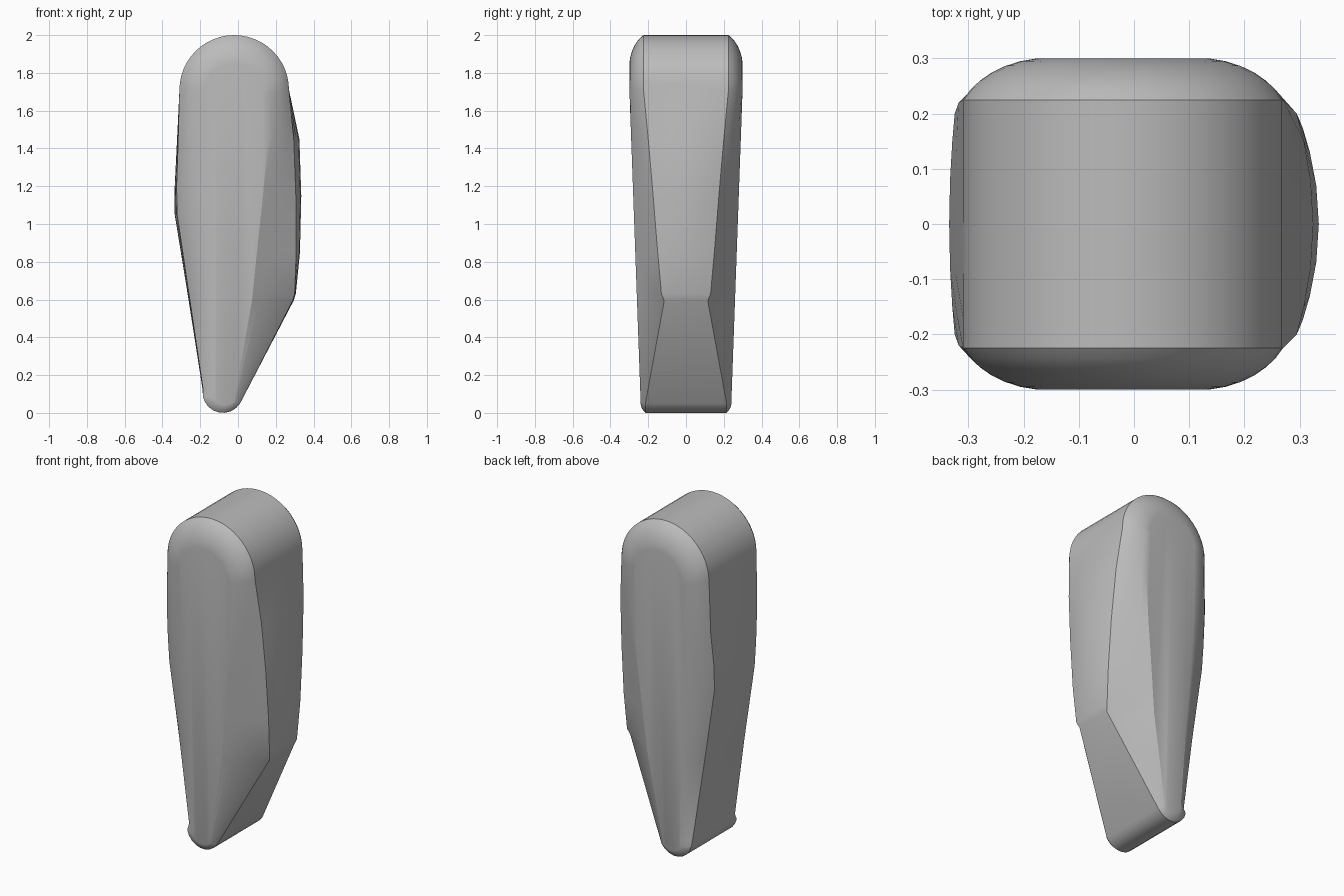
import bpy, bmesh
from math import sin, cos, pi

cube = bpy.data.objects.get("Cube")
if cube:
    bpy.data.objects.remove(cube, do_unlink=True)

grey = bpy.data.materials.new("grey")
grey.use_nodes = True
colour = (0.5, 0.5, 0.5, 1)
grey.diffuse_color = colour
grey.node_tree.nodes["Principled BSDF"].inputs["Base Color"].default_value = colour


def depth(z):
    """Half thickness of the flat faces, tapering downwards."""
    return min(0.3, 0.238 + 0.036 * z)


# Outline stations: middle x, rim x, rim z, rim y, face x, face z, roundness
stations = []

# Rounded head
STEPS = 24
for i in range(STEPS + 1):
    a = pi * i / STEPS
    x = -0.02 + 0.29 * cos(a)
    stations.append((x, x, 1.71 + 0.29 * sin(a), 0.225,
                     -0.02 + 0.16 * cos(a), 1.69 + 0.16 * sin(a), 1))

# Plain side and blunt tip
stations += [
    (-0.325, -0.318, 1.4, 0.22, -0.18, 1.4, 0.8),
    (-0.335, -0.325, 1.2, 0.2, -0.18, 1.2, 0.6),
    (-0.335, -0.322, 1.05, 0.19, -0.178, 1.05, 0.5),
    (-0.262, -0.255, 0.6, 0.19, -0.15, 0.6, 0.5),
    (-0.187, -0.184, 0.12, 0.2, -0.125, 0.12, 0.5)]
for i in range(9):
    a = pi * (1.06 + 0.76 * i / 8)
    x, z = -0.08 + 0.108 * cos(a), 0.108 + 0.108 * sin(a)
    stations.append((x, x, z, 0.215, -0.07 + 0.06 * cos(a), 0.09 + 0.05 * sin(a), 0.6))

# Bevelled side with the bulging edge
stations += [
    (0.295, 0.29, 0.595, 0.115, 0.075, 0.6, 0),
    (0.306, 0.3, 0.63, 0.13, 0.078, 0.63, 0),
    (0.328, 0.308, 0.85, 0.15, 0.1, 0.85, 0),
    (0.335, 0.306, 1.15, 0.174, 0.132, 1.15, 0.05),
    (0.325, 0.295, 1.45, 0.2, 0.158, 1.45, 0.2)]


def half_section(station):
    """Points from the middle of the side out to the flat face."""
    mid_x, x, z, y, face_x, face_z, roundness = station
    face_y = depth(face_z)
    points = [(mid_x + (x - mid_x) * t * t, y * t, z) for t in (0, 0.4, 0.75, 1)]
    for i in range(1, 7):
        t = i / 6
        arc = sin(t * pi / 2)
        inward = 1 - cos(t * pi / 2)
        across = t + (inward - t) * roundness * 0.5
        up = t + (arc - t) * roundness * 0.8
        points.append((x + (face_x - x) * across, y + (face_y - y) * up,
                       z + (face_z - z) * across))
    return points


# Loft the sections around the outline and close both faces
bm = bmesh.new()
loops = []
for station in stations:
    half = half_section(station)
    row = [(x, -y, z) for x, y, z in reversed(half)] + half[1:]
    loops.append([bm.verts.new(p) for p in row])
for k, row in enumerate(loops):
    following = loops[(k + 1) % len(loops)]
    for j in range(len(row) - 1):
        bm.faces.new((row[j], row[j + 1], following[j + 1], following[j]))
caps = [bm.faces.new([row[end] for row in loops]) for end in (0, -1)]
bmesh.ops.triangulate(bm, faces=caps)
bmesh.ops.recalc_face_normals(bm, faces=bm.faces)

mesh = bpy.data.meshes.new("tapered_body")
bm.to_mesh(mesh)
bm.free()
mesh.materials.append(grey)
body = bpy.data.objects.new("tapered_body", mesh)
bpy.context.collection.objects.link(body)
bpy.context.view_layer.objects.active = body
body.select_set(True)
bpy.ops.object.shade_smooth_by_angle(angle=0.5)
